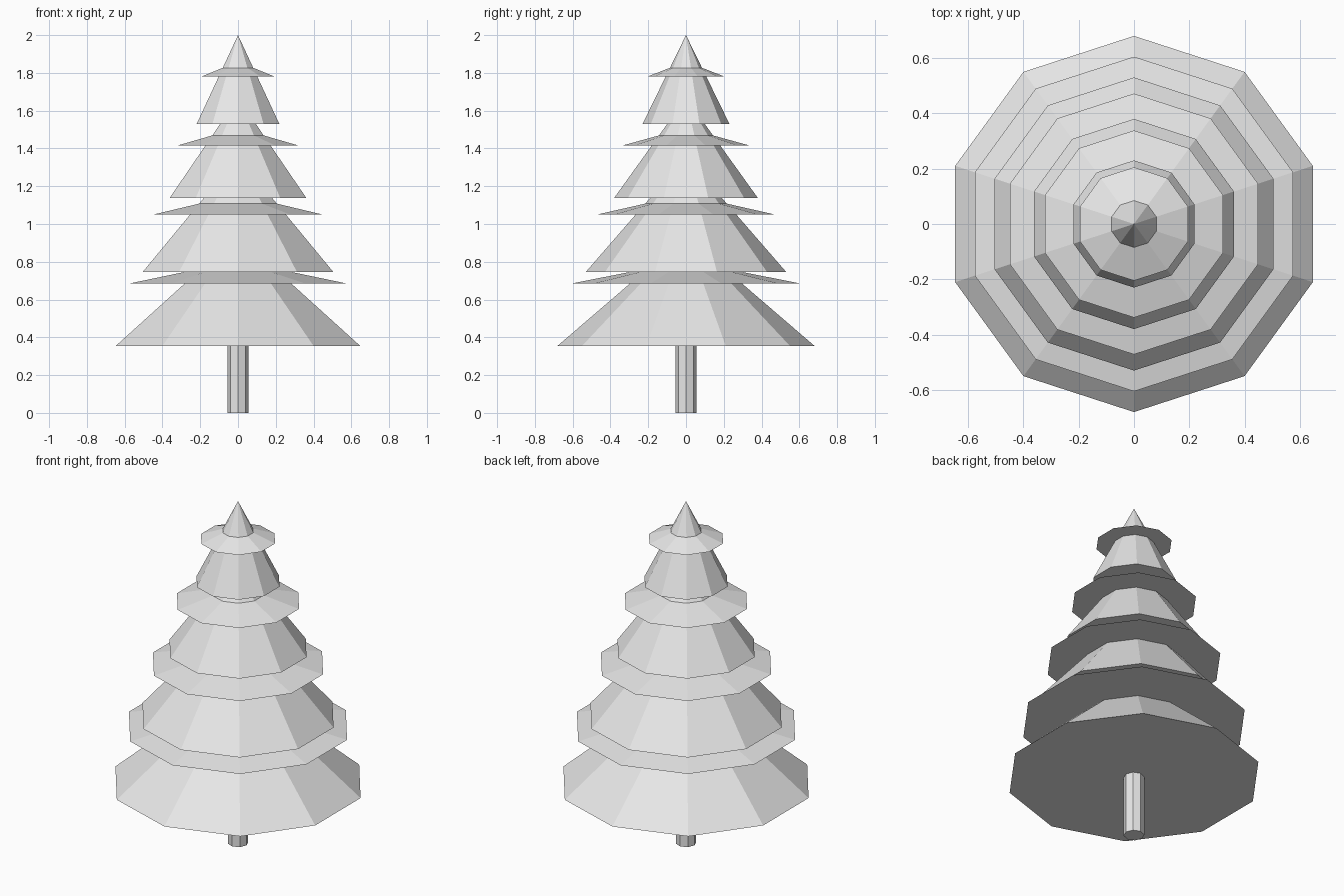
import bpy

default = bpy.data.objects.get("Cube")
if default:
    bpy.data.objects.remove(default, do_unlink=True)

# One plain colour for the whole tree
grey = bpy.data.materials.new("light_grey")
grey.use_nodes = True
colour = (0.8, 0.8, 0.8, 1.0)
grey.diffuse_color = colour
grey.node_tree.nodes["Principled BSDF"].inputs["Base Color"].default_value = colour


def cone(name, base_z, radius, height):
    """Closed ten-sided cone standing on base_z, with a corner facing front and back."""
    bpy.ops.mesh.primitive_cone_add(vertices=10, radius1=radius, radius2=0,
                                    depth=height, location=(0, 0, base_z + height / 2))
    obj = bpy.context.object
    obj.name = name
    obj.data.materials.append(grey)


# Trunk: slim eight-sided post
TRUNK_TOP = 0.4
bpy.ops.mesh.primitive_cylinder_add(vertices=8, radius=0.055, depth=TRUNK_TOP,
                                    location=(0, 0, TRUNK_TOP / 2))
trunk = bpy.context.object
trunk.name = "trunk"
trunk.data.materials.append(grey)

# Foliage: four tall tiers, each pierced through a shallow skirt
tier_heights = (0.585, 0.61, 0.53, 0.47)
for i, height in enumerate(tier_heights):
    cone(f"foliage_tier_{i + 1}", 0.355 + 0.3917 * i, 0.68 - 0.15 * i, height)
    cone(f"foliage_skirt_{i + 1}", 0.685 + 0.365 * i, 0.605 - 0.1333 * i, 0.12 - 0.0133 * i)
